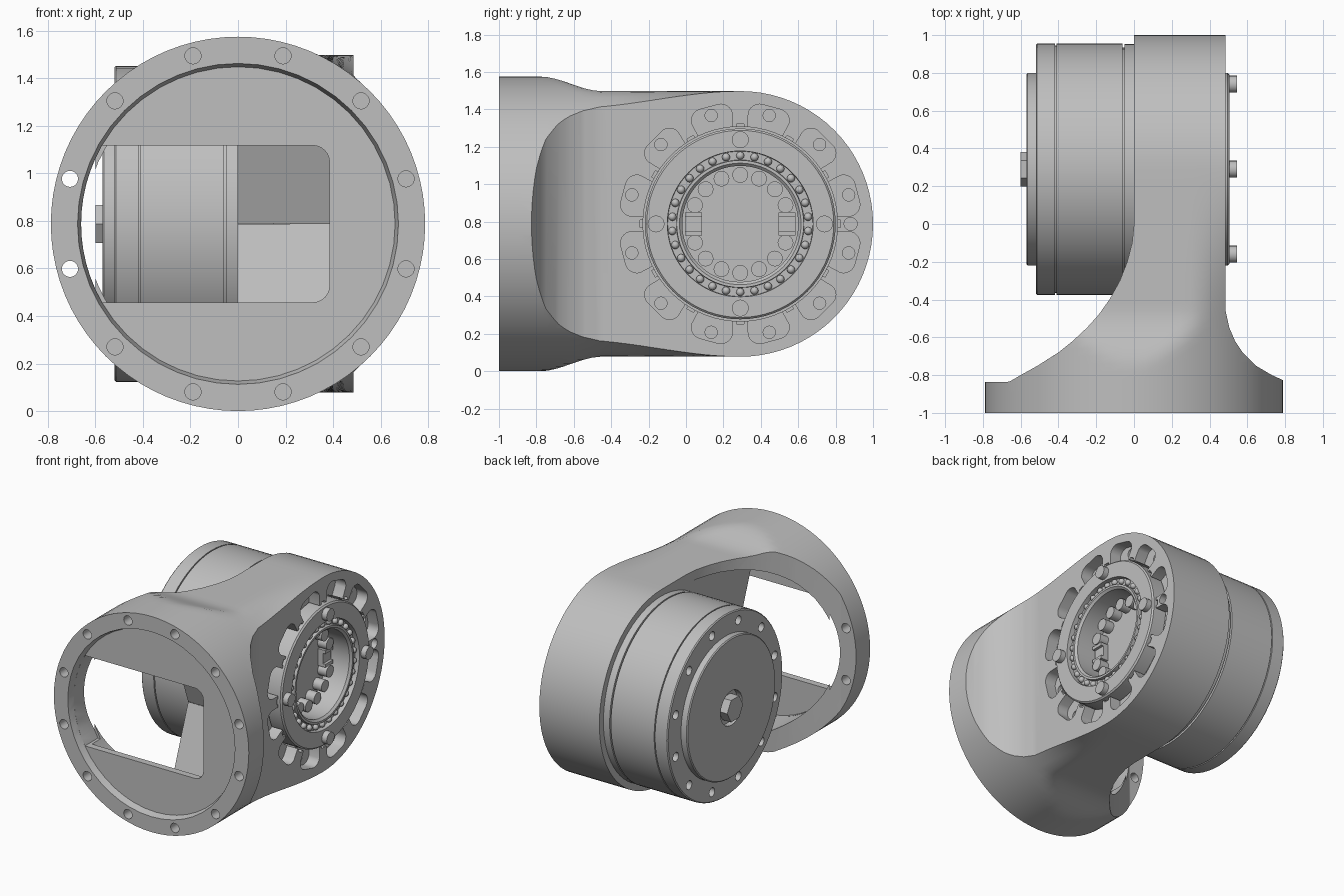
import bpy, bmesh
from math import sin, cos, pi, sqrt, radians
from mathutils import Matrix, Vector

cube = bpy.data.objects.get("Cube")
if cube:
    bpy.data.objects.remove(cube)

grey = bpy.data.materials.new("machined_grey")
grey.use_nodes = True
grey.diffuse_color = (0.52, 0.52, 0.52, 1)
grey.node_tree.nodes["Principled BSDF"].inputs["Base Color"].default_value = (0.52, 0.52, 0.52, 1)

R = 0.7875              # front flange radius and centre height
JOINT = Vector((0, 0.29, R))   # joint axis, along x
HOUSE_R = 0.71


def finish(bm, name):
    bmesh.ops.remove_doubles(bm, verts=bm.verts, dist=1e-5)
    bmesh.ops.recalc_face_normals(bm, faces=bm.faces)
    mesh = bpy.data.meshes.new(name)
    bm.to_mesh(mesh)
    bm.free()
    mesh.materials.append(grey)
    obj = bpy.data.objects.new(name, mesh)
    bpy.context.collection.objects.link(obj)
    return obj


def lathe(name, profile, segments=72):
    """Spin (x, radius) points around the joint axis."""
    bm = bmesh.new()
    rings = []
    for x, r in profile:
        rings.append([bm.verts.new(JOINT + Vector((x, r * cos(a), r * sin(a))))
                      for a in (2 * pi * i / segments for i in range(segments))])
    for a, b in zip(rings, rings[1:]):
        for i in range(segments):
            j = (i + 1) % segments
            bm.faces.new((a[i], a[j], b[j], b[i]))
    bmesh.ops.remove_doubles(bm, verts=bm.verts, dist=1e-5)
    return finish(bm, name)


def prism(bm, points, offset):
    """Close a solid between a ring of points and its copy moved by offset."""
    a = [bm.verts.new(p) for p in points]
    b = [bm.verts.new(Vector(p) + (offset(p) if callable(offset) else offset)) for p in points]
    bm.faces.new(a)
    bm.faces.new(b)
    for i in range(len(a)):
        j = (i + 1) % len(a)
        bm.faces.new((a[i], a[j], b[j], b[i]))


def rod(bm, axis, centre, radius, length, segments=20):
    """Cylinder starting at centre and running along +x or +y."""
    ring = []
    for i in range(segments):
        u, v = radius * cos(2 * pi * i / segments), radius * sin(2 * pi * i / segments)
        ring.append(Vector(centre) + (Vector((0, u, v)) if axis == "x" else Vector((u, 0, v))))
    prism(bm, ring, Vector((length, 0, 0)) if axis == "x" else Vector((0, length, 0)))


def around(x, r, degrees):
    a = radians(degrees)
    return JOINT + Vector((x, r * cos(a), r * sin(a)))


def cut(obj, cutter):
    cutter.hide_render = True
    mod = obj.modifiers.new("cut", "BOOLEAN")
    mod.operation, mod.solver, mod.object = "DIFFERENCE", "EXACT", cutter
    bpy.context.view_layer.objects.active = obj
    bpy.ops.object.modifier_apply(modifier=mod.name)
    bpy.data.objects.remove(cutter)


def smoothstep(a, b, v):
    t = min(1, max(0, (v - a) / (b - a)))
    return t * t * (3 - 2 * t)


# Housing: round flange flowing into a barrel
COLS = 40
stations = [-1, -0.9, -0.82] + [-0.78 + 0.04 * i for i in range(26)]
stations += [JOINT.y + HOUSE_R * sin(radians(4.5 * i)) for i in range(21)]
bm = bmesh.new()
sections = []
for y in stations:
    crown = R + (HOUSE_R - R) * smoothstep(-0.78, -0.45, y)
    blend = smoothstep(-0.6, 0.29, y)
    barrel = sqrt(max(0, HOUSE_R ** 2 - max(0, y - JOINT.y) ** 2))
    top, low = [], []
    for i in range(COLS + 1):
        x = -R * cos(pi * i / COLS)
        h = min(sqrt(max(0, R * R - x * x)), crown)
        h += (barrel - h) * blend
        top.append(bm.verts.new((x, y, R + h)))
        low.append(bm.verts.new((x, y, R - h)))
    sections.append(top + low[::-1])
for a, b in zip(sections, sections[1:]):
    for i in range(len(a)):
        j = (i + 1) % len(a)
        bm.faces.new((a[i], a[j], b[j], b[i]))
bm.faces.new(sections[0])
bmesh.ops.remove_doubles(bm, verts=bm.verts, dist=1e-4)
bmesh.ops.dissolve_degenerate(bm, dist=1e-5, edges=bm.edges)
housing = finish(bm, "housing")

# Scoop both sides down from the flange to the flat joint faces
left_flare = [(-0.9, -0.84), (-0.66, -0.835), (-0.6, -0.8), (-0.51, -0.75), (-0.4, -0.68),
              (-0.325, -0.62), (-0.25, -0.55), (-0.187, -0.48), (-0.13, -0.4), (-0.075, -0.3),
              (-0.036, -0.2), (-0.01, -0.1), (0, 0), (0, 1.1), (-0.9, 1.1)]
right_flare = [(0.9, -0.85), (0.785, -0.825), (0.73, -0.8), (0.645, -0.75), (0.575, -0.68),
               (0.535, -0.62), (0.505, -0.55), (0.485, -0.46), (0.485, 1.1), (0.9, 1.1)]
for flare in (left_flare, right_flare):
    bm = bmesh.new()
    prism(bm, [Vector((x, y, -0.2)) for x, y in flare], Vector((0, 0, 2)))
    cut(housing, finish(bm, "flare_cutter"))

# Shallow front recess with a tapered wall
bm = bmesh.new()
prism(bm, [Vector((0.678 * cos(pi * i / 24), -1.01, R + 0.678 * sin(pi * i / 24))) for i in range(48)],
      lambda p: Vector((-0.025 * p.x, 0.06, -0.025 * (p.z - R))))
cut(housing, finish(bm, "recess_cutter"))

# Window through the front plate
bm = bmesh.new()
outline = [(-sqrt(0.66 ** 2 - z * z), z) for z in (0.055 * i for i in range(-6, 7))]
corner = [(0.315 + 0.07 * sin(pi * i / 12), 0.26 + 0.07 * cos(pi * i / 12)) for i in range(7)]
outline += corner + [(x, -z) for x, z in corner[::-1]]
prism(bm, [Vector((x, -1.1, R + z)) for x, z in outline], Vector((0, 0.3, 0)))
cut(housing, finish(bm, "window_cutter"))

# Round cavity behind the plate, closed by a V-shaped wall beside the motor
CAVITY_R = 0.64
for side in (1, -1):
    bm = bmesh.new()
    arc = [(CAVITY_R * cos(radians(a)), CAVITY_R * sin(radians(a))) for a in range(53, 180, 6)]
    outline = arc + [(-CAVITY_R, -0.001), (arc[0][0], -0.001)]
    prism(bm, [Vector((x, -0.9, R + side * z)) for x, z in outline],
          lambda p: Vector((0, 0.33 - 0.37 * abs(p.z - R), 0)))
    cut(housing, finish(bm, "cavity_cutter"))
bm = bmesh.new()
prism(bm, [Vector((CAVITY_R * cos(radians(a)) - 0.003, -0.88, R + CAVITY_R * sin(radians(a))))
           for a in range(90, 271, 6)], Vector((0, 0.9, 0)))
cut(housing, finish(bm, "motor_clearance_cutter"))

# Flange bolt holes
bm = bmesh.new()
for k in range(12):
    a = radians(15 + 30 * k)
    rod(bm, "y", (0.732 * cos(a), -1.1, R + 0.732 * sin(a)), 0.034, 0.28)
cut(housing, finish(bm, "flange_hole_cutter"))

# Seat for the output ring, with rounded pockets and small notches around it
bm = bmesh.new()
rod(bm, "x", around(0.15, 0, 0), 0.52, 0.5, 72)
cut(housing, finish(bm, "seat_cutter"))
bm = bmesh.new()
for k in range(12):
    turn = Matrix.Rotation(radians(15 + 30 * k), 3, "X")
    shape = []
    for u, v, start in ((0.585, 0.05, 0), (0.585, -0.05, -90)):
        arc = [(u + 0.062 * cos(radians(start + 15 * i)), v + 0.062 * sin(radians(start + 15 * i)))
               for i in range(7)]
        shape = arc + shape if start else shape + arc
    shape += [(0.47, 0.085), (0.47, -0.085)]
    prism(bm, [JOINT + turn @ Vector((0.4, u, v)) for u, v in shape], Vector((0.2, 0, 0)))
cut(housing, finish(bm, "pocket_cutter"))
bm = bmesh.new()
for k in range(12):
    rod(bm, "x", around(0.365, 0.6, 15 + 30 * k), 0.033, 0.08)
    turn = Matrix.Rotation(radians(30 * k), 3, "X")
    prism(bm, [JOINT + turn @ Vector((0.43, u, v)) for u, v in
               ((0.5, 0.02), (0.535, 0.02), (0.535, -0.02), (0.5, -0.02))], Vector((0.1, 0, 0)))
rod(bm, "x", around(0.42, 0.59, 0), 0.035, 0.2)
cut(housing, finish(bm, "screw_hole_cutter"))

# Output ring with ball groove and bore
output_ring = lathe("output_ring", [
    (0.16, 0), (0.16, 0.51), (0.495, 0.51), (0.505, 0.5), (0.505, 0.39), (0.47, 0.388),
    (0.47, 0.342), (0.495, 0.34), (0.495, 0.325), (0.48, 0.31), (0.3, 0.31), (0.3, 0)])

# Ball bearings
bm = bmesh.new()
for k in range(30):
    bmesh.ops.create_icosphere(bm, subdivisions=2, radius=0.022,
                               matrix=Matrix.Translation(around(0.476, 0.365, 12 * k + 6)))
bearing_balls = finish(bm, "bearing_balls")

# Output bolts
bm = bmesh.new()
for k in range(4):
    rod(bm, "x", around(0.5, 0.45, 90 * k), 0.045, 0.045)
output_bolts = finish(bm, "output_bolts")

# Pins and waisted clips inside the bore
bm = bmesh.new()
for k in range(16):
    if k % 8:
        rod(bm, "x", around(0.29, 0.262, 22.5 * k), 0.042, 0.08)
bore_pins = finish(bm, "bore_pins")
bm = bmesh.new()
for side in (1, -1):
    for z, height, depth in ((0, 0.09, 0.04), (0.05, 0.024, 0.06), (-0.05, 0.024, 0.06)):
        place = Matrix.Translation(JOINT + Vector((0.3 + depth / 2, side * 0.25, z)))
        bmesh.ops.create_cube(bm, size=1, matrix=place @ Matrix.Diagonal((depth, 0.09, height, 1)))
finish(bm, "bore_clips")

# Motor drum with seams, end cap and shaft recess
motor = lathe("motor_drum", [
    (0, 0), (0, 0.663), (-0.05, 0.663), (-0.05, 0.645), (-0.062, 0.645), (-0.062, 0.665),
    (-0.411, 0.665), (-0.411, 0.655), (-0.419, 0.655), (-0.419, 0.665), (-0.513, 0.665),
    (-0.52, 0.658), (-0.52, 0.51), (-0.563, 0.51), (-0.57, 0.503), (-0.57, 0.125),
    (-0.53, 0.125), (-0.53, 0)])
bm = bmesh.new()
for k in range(12):
    rod(bm, "x", around(-0.6, 0.59, 15 + 30 * k), 0.032, 0.13)
cut(motor, finish(bm, "motor_hole_cutter"))

# Hexagonal shaft bolt
bm = bmesh.new()
rod(bm, "x", around(-0.6, 0, 0), 0.092, 0.08, 6)
finish(bm, "shaft_bolt")

# Smooth shading with sharp edges kept
for obj in (housing, output_ring, bearing_balls, output_bolts, bore_pins, motor):
    bpy.ops.object.select_all(action="DESELECT")
    obj.select_set(True)
    bpy.context.view_layer.objects.active = obj
    bpy.ops.object.shade_smooth_by_angle(angle=radians(30))
